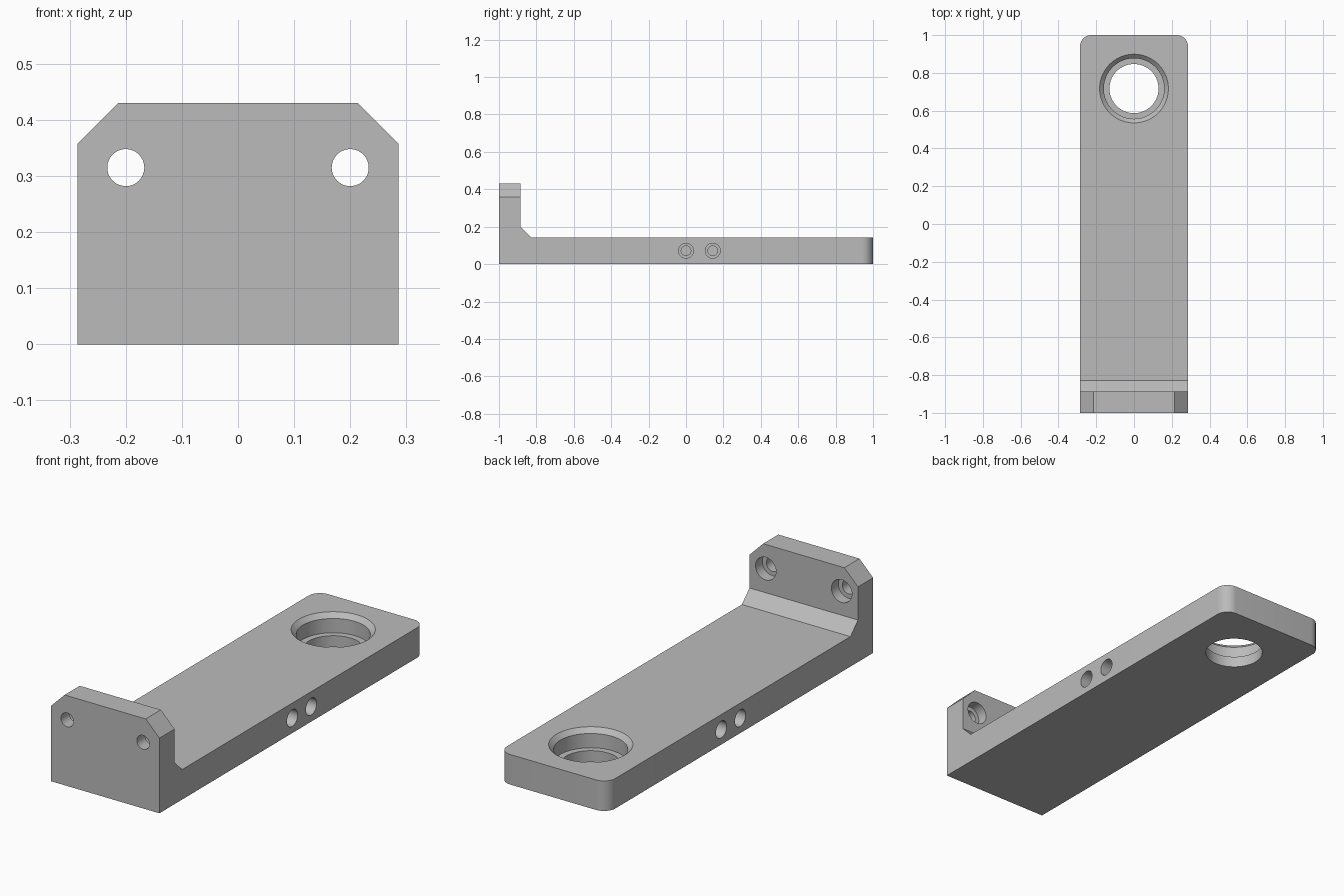
import bpy, bmesh, math
from mathutils import Matrix, Vector

HALF_W, FLOOR, HEIGHT, WALL_BACK = 0.286, 0.143, 0.43, -0.886

if "Cube" in bpy.data.objects:
    bpy.data.objects.remove(bpy.data.objects["Cube"], do_unlink=True)

grey = bpy.data.materials.new("metal_grey")
grey.use_nodes = True
colour = (0.5, 0.5, 0.5, 1)
grey.diffuse_color = colour
grey.node_tree.nodes["Principled BSDF"].inputs["Base Color"].default_value = colour


def make_object(name, bm):
    bmesh.ops.recalc_face_normals(bm, faces=bm.faces)
    mesh = bpy.data.meshes.new(name)
    bm.to_mesh(mesh)
    bm.free()
    mesh.materials.append(grey)
    obj = bpy.data.objects.new(name, mesh)
    bpy.context.collection.objects.link(obj)
    return obj


def edges_where(bm, test):
    return [e for e in bm.edges if all(test(v.co) for v in e.verts)]


def turned_cutter(name, steps, origin, direction, segments=48):
    """Solid of revolution from (radius, depth) steps, running along direction."""
    bm = bmesh.new()
    rings = []
    for radius, depth in steps:
        ring = [bm.verts.new((radius * math.cos(a), radius * math.sin(a), depth))
                for a in (math.tau * i / segments for i in range(segments))]
        rings.append(ring)
    for low, high in zip(rings, rings[1:]):
        for i in range(segments):
            j = (i + 1) % segments
            bm.faces.new((low[i], low[j], high[j], high[i]))
    bm.faces.new(rings[0])
    bm.faces.new(rings[-1])
    turn = Vector((0, 0, 1)).rotation_difference(Vector(direction)).to_matrix().to_4x4()
    bm.transform(Matrix.Translation(origin) @ turn)
    cutter = make_object(name, bm)
    cutter.hide_render = True
    return cutter


# L-shaped body: side profile with a sloped inner corner, extruded across x
profile = [(-1, 0), (1, 0), (1, FLOOR), (-0.829, FLOOR),
           (WALL_BACK, 0.2), (WALL_BACK, HEIGHT), (-1, HEIGHT)]
bm = bmesh.new()
side = bm.faces.new([bm.verts.new((-HALF_W, y, z)) for y, z in profile])
extruded = bmesh.ops.extrude_face_region(bm, geom=[side])["geom"]
bmesh.ops.translate(bm, vec=(2 * HALF_W, 0, 0),
                    verts=[g for g in extruded if isinstance(g, bmesh.types.BMVert)])

# Rounded rear corners, then chamfered top corners of the wall
for sign in (-1, 1):
    rear = edges_where(bm, lambda c: c.y > 0.99 and c.x * sign > 0.28)
    bmesh.ops.bevel(bm, geom=rear, offset=0.06, segments=10, profile=0.5, affect='EDGES')
    top = edges_where(bm, lambda c: c.z > 0.42 and c.x * sign > 0.28)
    bmesh.ops.bevel(bm, geom=top, offset=0.072, segments=1, affect='EDGES')
body = make_object("bracket_body", bm)

# Large stepped bore with a chamfered rim
cutters = [turned_cutter("main_bore_cutter",
                         [(0.182, -0.05), (0.182, 0), (0.16, 0.022), (0.16, 0.09),
                          (0.13, 0.09), (0.13, 0.2)],
                         (0, 0.717, FLOOR), (0, 0, -1), 72)]
for sign in (-1, 1):
    # Counterbored screw holes in the wall
    cutters.append(turned_cutter("wall_hole_cutter",
                                 [(0.054, -0.03), (0.054, 0.052), (0.033, 0.052), (0.033, 0.2)],
                                 (sign * 0.2, WALL_BACK, 0.315), (0, -1, 0)))
    # Pairs of blind stepped holes in the long sides
    for y in (0, 0.143):
        cutters.append(turned_cutter("side_hole_cutter",
                                     [(0.04, -0.05), (0.04, 0.17), (0.026, 0.17), (0.026, 0.23)],
                                     (sign * HALF_W, y, FLOOR / 2), (-sign, 0, 0)))

bpy.ops.object.select_all(action='DESELECT')
body.select_set(True)
bpy.context.view_layer.objects.active = body
for cutter in cutters:
    cut = body.modifiers.new(cutter.name, 'BOOLEAN')
    cut.operation, cut.solver, cut.object = 'DIFFERENCE', 'EXACT', cutter
    bpy.ops.object.modifier_apply(modifier=cut.name)
    bpy.data.objects.remove(cutter, do_unlink=True)
bpy.ops.object.shade_smooth_by_angle(angle=math.radians(30))
